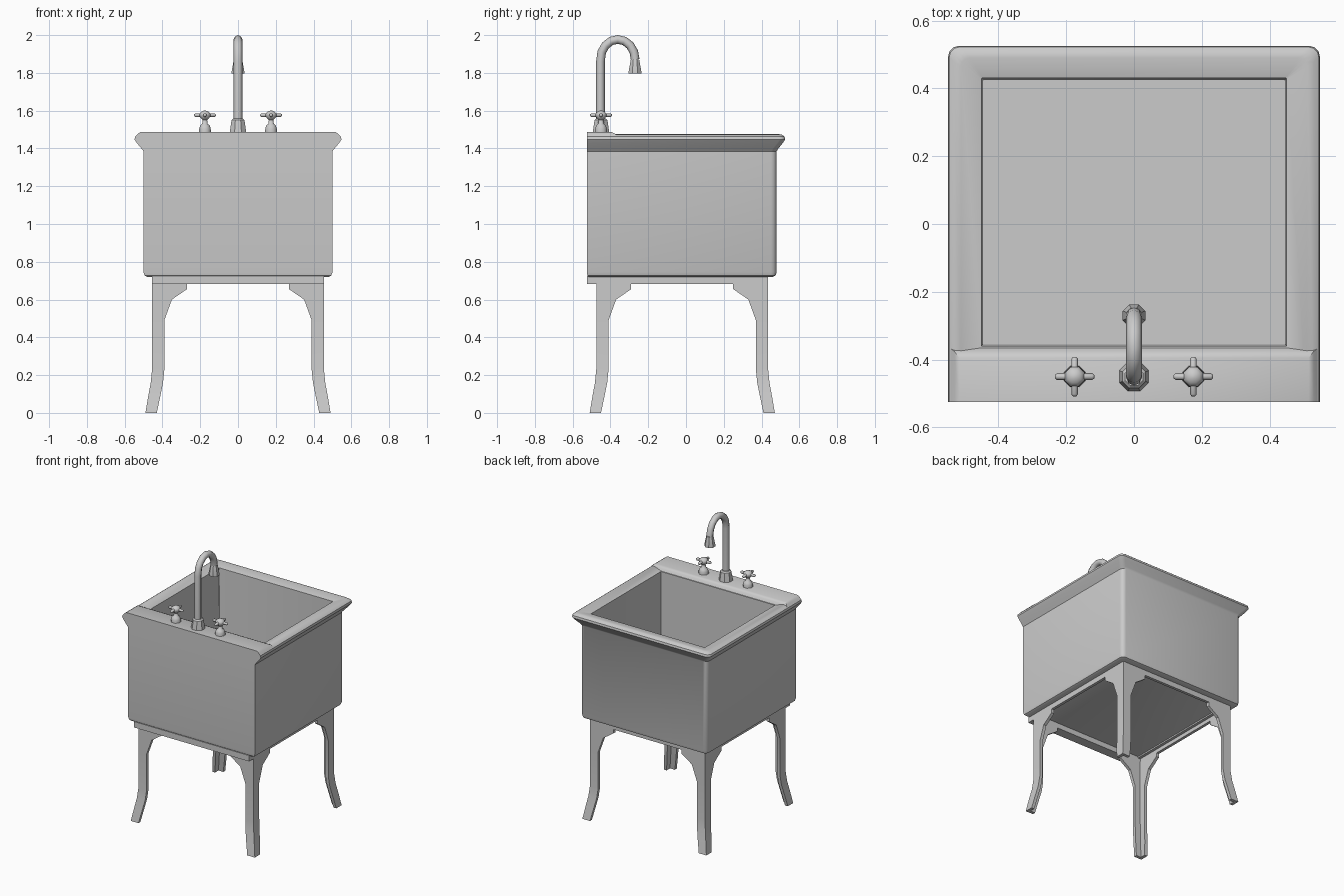
import bpy, bmesh
from math import pi, sin, cos, radians
from mathutils import Vector

if "Cube" in bpy.data.objects:
    bpy.data.objects.remove(bpy.data.objects["Cube"])


def finish(bm, name, smooth=35):
    bmesh.ops.recalc_face_normals(bm, faces=bm.faces)
    me = bpy.data.meshes.new(name)
    bm.to_mesh(me)
    bm.free()
    ob = bpy.data.objects.new(name, me)
    bpy.context.collection.objects.link(ob)
    if smooth:
        bpy.ops.object.select_all(action='DESELECT')
        ob.select_set(True)
        bpy.context.view_layer.objects.active = ob
        bpy.ops.object.shade_smooth_by_angle(angle=radians(smooth))
    return ob


def loft(bm, rings):
    """Skin a stack of equal-length closed rings and cap both ends."""
    rows = [[bm.verts.new(p) for p in r] for r in rings]
    n = len(rows[0])
    for a, b in zip(rows, rows[1:]):
        for i in range(n):
            j = (i + 1) % n
            bm.faces.new((a[i], a[j], b[j], b[i]))
    bm.faces.new(rows[0][::-1])
    bm.faces.new(rows[-1])


def box(bm, x0, x1, y0, y1, z0, z1):
    loft(bm, [[(x0, y0, z), (x1, y0, z), (x1, y1, z), (x0, y1, z)] for z in (z0, z1)])


def lathe(bm, x, y, profile, n=8):
    loft(bm, [[(x + r * cos(2 * pi * (i + .5) / n), y + r * sin(2 * pi * (i + .5) / n), z)
               for i in range(n)] for r, z in profile])


def tube(bm, path, radii, n=8):
    """Round tube along a path lying in a plane x = const."""
    rings = []
    for k, p in enumerate(path):
        t = (path[min(k + 1, len(path) - 1)] - path[max(k - 1, 0)]).normalized()
        u = Vector((1, 0, 0))
        v = t.cross(u)
        rings.append([p + radii[k] * (cos(2 * pi * i / n) * u + sin(2 * pi * i / n) * v)
                      for i in range(n)])
    loft(bm, rings)


# Basin: flat wall on -y, rounded corners on +y, rolled rim, hollow inside
def basin_ring(hx, y0, y1, r, z):
    pts = [(-hx, y0, z), (hx, y0, z)]
    for cx, a0 in ((hx - r, 0), (r - hx, 90)):
        for k in range(4):
            a = radians(a0 + 30 * k)
            pts.append((cx + r * cos(a), y1 - r + r * sin(a), z))
    return pts


levels = [(.48, -.515, .46, .02, .72), (.494, -.522, .474, .025, .727), (.5, -.525, .48, .03, .745),
          (.5, -.525, .48, .03, 1.385), (.51, -.525, .488, .03, 1.398), (.535, -.525, .512, .03, 1.428),
          (.548, -.525, .525, .03, 1.447), (.545, -.525, .522, .03, 1.462), (.53, -.525, .508, .03, 1.473),
          (.51, -.52, .49, .025, 1.476), (.45, -.36, .43, .003, 1.46), (.445, -.355, .425, .003, .77)]
bm = bmesh.new()
loft(bm, [basin_ring(*l) for l in levels])
finish(bm, "basin")

# Raised tap ledge
bm = bmesh.new()
loft(bm, [[(-hx, -.525, z), (hx, -.525, z), (hx, y, z), (-hx, y, z)]
          for hx, y, z in ((.545, -.365, 1.46), (.53, -.375, 1.478), (.515, -.395, 1.488))])
finish(bm, "tap_ledge")

# Support frame under the basin: vertical strips with a horizontal lip
bm = bmesh.new()
for s in (-1, 1):
    box(bm, *sorted((s * .455, s * .435)), -.475, .435, .683, .725)
    box(bm, *sorted((s * .455, s * .415)), -.475, .435, .71, .725)
box(bm, -.455, .455, .415, .435, .683, .725)
box(bm, -.455, .455, .395, .435, .71, .725)
box(bm, -.455, .455, -.525, -.455, .683, .725)
finish(bm, "support_frame", 0)

# Legs: angle section with bracket at the top, flaring feet
leg = [(.49, .43, 0), (.475, .411, .09), (.462, .397, .16), (.455, .39, .23),
       (.455, .39, .49), (.455, .35, .6), (.455, .27, .655), (.455, .27, .69)]
T = .022
for sx, side in ((-1, "left"), (1, "right")):
    for sy, end in ((-1, "front"), (1, "back")):
        bm = bmesh.new()
        loft(bm, [[(sx * x, -.02 + sy * y, z) for x, y in
                   ((o, o), (i, o), (i, o - T), (o - T, o - T), (o - T, i), (o, i))]
                  for o, i, z in leg])
        finish(bm, f"{end}_{side}_leg", 20)

# Gooseneck spout
TY, TX = -.45, .175
bm = bmesh.new()
lathe(bm, 0, TY, [(.047, 1.485), (.045, 1.5), (.037, 1.55), (.028, 1.558)])
finish(bm, "spout_base", 30)

path = [Vector((0, -.453, 1.5)), Vector((0, -.453, 1.86))]
for k in range(1, 9):
    a = pi - pi * k / 8
    path.append(Vector((0, -.361 + .092 * cos(a), 1.87 + .107 * sin(a))))
bm = bmesh.new()
tube(bm, path, [.023] * len(path))
finish(bm, "spout", 50)

bm = bmesh.new()
lathe(bm, 0, -.27, [(.024, 1.87), (.027, 1.855), (.036, 1.81), (.036, 1.798)])
finish(bm, "spout_nozzle", 30)

# Cross-handle taps
for s, side in ((-1, "left"), (1, "right")):
    bm = bmesh.new()
    lathe(bm, s * TX, TY, [(.034, 1.485), (.033, 1.505), (.027, 1.522), (.016, 1.53), (.013, 1.55),
                           (.022, 1.558), (.032, 1.572), (.03, 1.585), (.02, 1.595), (.006, 1.6)])
    finish(bm, f"{side}_tap", 50)
    bm = bmesh.new()
    ends = [(-.058, .005), (-.052, .01), (.052, .01), (.058, .005)]
    for ax in (0, 1):
        rings = []
        for d, r in ends:
            ring = []
            for i in range(6):
                a, b = r * cos(i * pi / 3), r * sin(i * pi / 3)
                dx, dy = (a, d) if ax else (d, a)
                ring.append((s * TX + dx, TY + dy, 1.576 + b))
            rings.append(ring)
        loft(bm, rings)
    finish(bm, f"{side}_tap_cross", 65)
